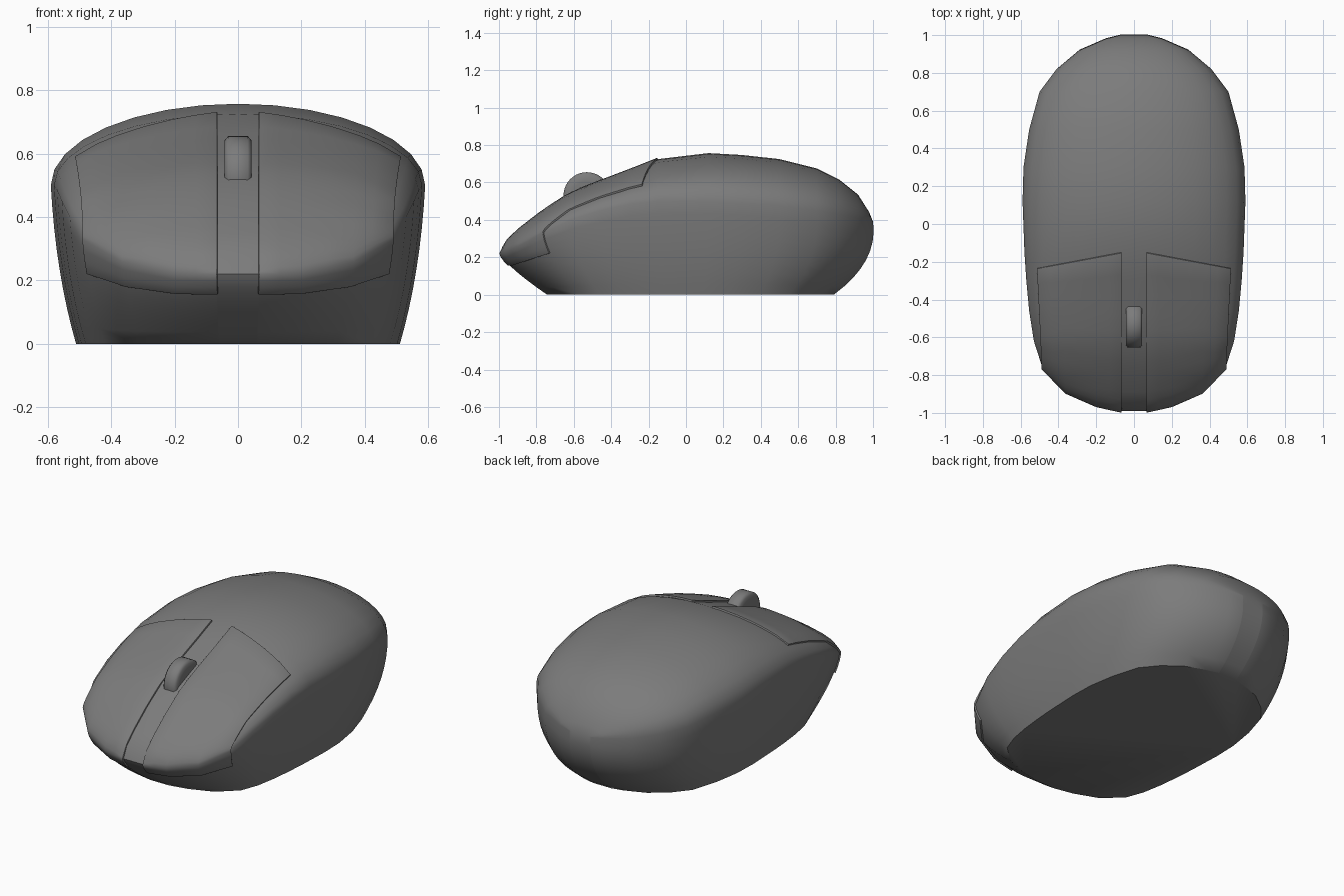
import bpy, bmesh, math

cube = bpy.data.objects.get("Cube")
if cube:
    bpy.data.objects.remove(cube)

# One dark grey plastic for every part
grey = bpy.data.materials.new("grey_plastic")
grey.use_nodes = True
grey.diffuse_color = (0.2, 0.2, 0.2, 1)
grey.node_tree.nodes["Principled BSDF"].inputs["Base Color"].default_value = grey.diffuse_color

# Stations along the body: y, half width, height of the widest line, crown height
STATIONS = [
    (-.99, .07, .22, .22), (-.96, .2, .225, .285), (-.89, .36, .26, .35),
    (-.76, .485, .33, .45), (-.62, .53, .4, .54), (-.46, .555, .45, .605),
    (-.3, .57, .485, .665), (-.15, .58, .5, .725), (.12, .59, .5, .757),
    (.3, .585, .49, .747), (.5, .555, .475, .725), (.7, .5, .45, .675),
    (.82, .41, .43, .615), (.92, .29, .41, .535), (.98, .15, .395, .44),
    (1, .07, .39, .39)]


def lerp(a, b, t):
    return a + (b - a) * t


def station_at(value, key=0, rows=STATIONS):
    """Interpolated station where column `key` equals value."""
    for a, b in zip(rows, rows[1:]):
        if value <= b[key]:
            break
    t = (value - a[key]) / (b[key] - a[key])
    return [lerp(p, q, t) for p, q in zip(a, b)]


def crown(x, y):
    """Point on the upper shell."""
    _, width, rim, top = station_at(y)
    return x, y, rim + (top - rim) * math.sqrt(max(0, 1 - (x / width) ** 2))


def skirt(x, y, rim, t):
    """Point on the lower shell, from the widest line (t=0) to the base (t=1)."""
    back = y > 0
    bulge = 1.03 if back else .975
    foot = .79 if back else .75
    belly = lerp(.7, .45, min(1, max(0, (y + 1) / .5)))
    a, b, c = (1 - t) ** 2, 2 * t * (1 - t), t * t
    return x * (a + b * .975 + c * .865), y * (a + b * bulge + c * foot), rim * (a + b * belly)


def finish(name, bm, angle=40):
    bmesh.ops.recalc_face_normals(bm, faces=bm.faces)
    mesh = bpy.data.meshes.new(name)
    bm.to_mesh(mesh)
    bm.free()
    mesh.materials.append(grey)
    obj = bpy.data.objects.new(name, mesh)
    bpy.context.collection.objects.link(obj)
    bpy.ops.object.select_all(action="DESELECT")
    obj.select_set(True)
    bpy.context.view_layer.objects.active = obj
    bpy.ops.object.shade_smooth_by_angle(angle=math.radians(angle))
    return obj


def bridge(bm, rows, closed=False):
    for a, b in zip(rows, rows[1:]):
        for i in range(len(a) if closed else len(a) - 1):
            j = (i + 1) % len(a)
            bm.faces.new((a[i], a[j], b[j], b[i]))


def make_body():
    bm = bmesh.new()
    steps = 16
    rows = []
    for y, width, rim, top in STATIONS:
        row = []
        for i in range(steps + 1):
            angle = math.pi * (i / steps - .5)
            row.append(bm.verts.new((width * math.sin(angle), y,
                                     rim + (top - rim) * math.cos(angle))))
        rows.append(row)
    bridge(bm, rows)
    # Lower shell hangs from the rim loop and closes with a flat base
    ring = (rows[0] + [r[-1] for r in rows[1:-1]] + rows[-1][::-1]
            + [r[0] for r in rows[-2:0:-1]])
    loops = [ring]
    levels = 8
    for k in range(1, levels + 1):
        loops.append([bm.verts.new(skirt(*v.co, k / levels)) for v in ring])
    bridge(bm, loops, closed=True)
    bm.faces.new(loops[-1])
    return finish("body", bm)


def make_button(name, side):
    bm = bmesh.new()
    inner = .065
    front_half = STATIONS[:8]
    columns = (inner, .13, .2, .28, .36, .42, .485)
    rows = []
    # Top of the plate, from its slanted back edge to the front rim
    steps = 14
    for k in range(steps + 1):
        v = 1 - (1 - k / steps) ** 2
        row = []
        for x in columns:
            tip = station_at(max(x, .07), 1, front_half)[0]
            y = lerp(-.15 - .2 * (x - inner), tip, v)
            px, py, pz = crown(x + (x - inner) * .06 * (1 - v), y)
            row.append(bm.verts.new((px * side, py, pz)))
        rows.append(row)
    # Lip folded over the front rim
    rim_row = rows[-1]
    for t in (.12, .24, .36):
        rows.append([bm.verts.new(skirt(*v.co, t)) for v in rim_row])
    bridge(bm, rows)
    bmesh.ops.recalc_face_normals(bm, faces=bm.faces)
    if sum(f.normal.z for f in bm.faces) < 0:
        bmesh.ops.reverse_faces(bm, faces=bm.faces)
    bmesh.ops.translate(bm, verts=bm.verts, vec=(0, 0, 0))
    obj = finish(name, bm)
    if sum(p.normal.z for p in obj.data.polygons) < 0:
        obj.data.flip_normals()
    plate = obj.modifiers.new("thickness", "SOLIDIFY")
    plate.thickness = .03
    plate.offset = -.4
    edge = obj.modifiers.new("soft_edge", "BEVEL")
    edge.width = .004
    edge.segments = 2
    edge.limit_method = "ANGLE"
    edge.angle_limit = math.radians(50)
    return obj


def make_wheel():
    bm = bmesh.new()
    radius, half = .125, .043
    profile = [(-half, radius * .6), (-half, radius - .014), (-half + .012, radius),
               (half - .012, radius), (half, radius - .014), (half, radius * .6)]
    count = 40
    loops = []
    for x, r in profile:
        loops.append([bm.verts.new((x, r * math.cos(a) - .53, r * math.sin(a) + .53))
                      for a in (math.tau * i / count for i in range(count))])
    bridge(bm, loops, closed=True)
    for loop in (loops[0], loops[-1]):
        bm.faces.new(loop)
    return finish("scroll_wheel", bm, 50)


make_body()
make_button("left_button", 1)
make_button("right_button", -1)
make_wheel()
